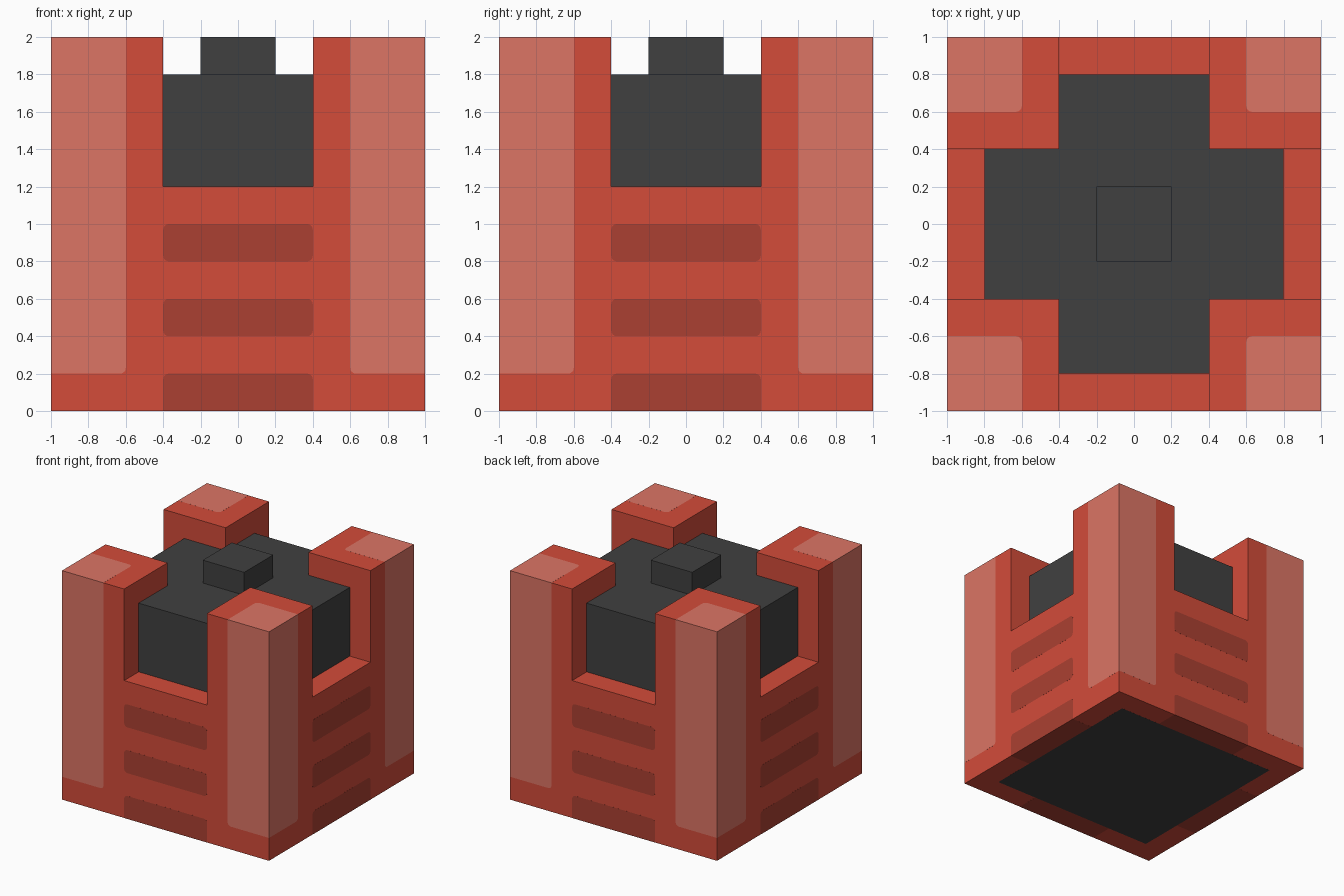
import bpy, bmesh, math
from mathutils import Matrix, Vector

cube = bpy.data.objects.get("Cube")
if cube:
    bpy.data.objects.remove(cube, do_unlink=True)

T = 0.0004      # thickness of painted plates
B = 1 - T       # half width of the body under the plates
R = 0.03        # plate corner radius


def material(name, rgb):
    lin = [((c / 255 + 0.055) / 1.055) ** 2.4 for c in rgb] + [1]
    m = bpy.data.materials.new(name)
    m.use_nodes = True
    m.diffuse_color = lin
    m.node_tree.nodes["Principled BSDF"].inputs["Base Color"].default_value = lin
    return m


RED = material("brick red", (211, 76, 58))
PALE = material("pale red", (220, 117, 101))
DARK = material("dark red", (171, 64, 50))
GREY = material("charcoal", (64, 64, 64))


def finish(name, bm, mat):
    bmesh.ops.recalc_face_normals(bm, faces=bm.faces[:])
    me = bpy.data.meshes.new(name)
    bm.to_mesh(me)
    bm.free()
    me.materials.append(mat)
    ob = bpy.data.objects.new(name, me)
    bpy.context.collection.objects.link(ob)


def box_bm(lo, hi):
    bm = bmesh.new()
    lo, hi = Vector(lo), Vector(hi)
    m = Matrix.Translation((lo + hi) / 2) @ Matrix.Diagonal((*(hi - lo), 1))
    bmesh.ops.create_cube(bm, size=1, matrix=m)
    return bm


def bridge(bm, a, b):
    """Join two matching loops of vertices with quads."""
    for i in range(len(a)):
        j = (i + 1) % len(a)
        bm.faces.new((a[i], a[j], b[j], b[i]))


def plate(name, u, v, rounded, place, mat):
    """Thin plate; rounded holds flags for corners BL, BR, TR, TL.
    place maps (u, v, depth) to a point."""
    corners = [(u[0], v[0], 1, 1), (u[1], v[0], -1, 1),
               (u[1], v[1], -1, -1), (u[0], v[1], 1, -1)]
    pts = []
    for i, (a, b, su, sv) in enumerate(corners):
        if not rounded[i]:
            pts.append((a, b))
            continue
        for s in range(5):
            t = math.pi + i * math.pi / 2 + s * math.pi / 8
            pts.append((a + su * R + R * math.cos(t), b + sv * R + R * math.sin(t)))
    bm = bmesh.new()
    outer = [bm.verts.new(place(a, b, 0)) for a, b in pts]
    inner = [bm.verts.new(place(a, b, T)) for a, b in pts]
    bm.faces.new(outer)
    bm.faces.new(inner[::-1])
    bridge(bm, outer, inner)
    finish(name, bm, mat)


# Body: a block whose four corners rise into towers
bm = box_bm((-B, -B, T), (B, B, 1.2))
for axis in ((1, 0, 0), (0, 1, 0)):
    for d in (-0.4, 0.4):
        bmesh.ops.bisect_plane(bm, geom=bm.verts[:] + bm.edges[:] + bm.faces[:],
                               plane_co=Vector(axis) * d, plane_no=axis)
corner_tops = []
for f in bm.faces:
    c = f.calc_center_median()
    if c.z > 1.19 and abs(c.x) > 0.4 and abs(c.y) > 0.4:
        corner_tops.append(f)
for f in corner_tops:
    low = f.verts[:]
    high = [bm.verts.new((v.co.x, v.co.y, 2 - T)) for v in low]
    bm.faces.remove(f)
    bm.faces.new(high)
    bridge(bm, low, high)
finish("body_with_towers", bm, RED)

# Charcoal core, its knob and the underside panel
finish("core_block", box_bm((-0.8, -0.8, 1.19), (0.8, 0.8, 1.8)), GREY)
finish("core_knob", box_bm((-0.2, -0.2, 1.8), (0.2, 0.2, 2)), GREY)
finish("underside_panel", box_bm((-0.8, -0.8, 0), (0.8, 0.8, T)), GREY)

# Painted plates, repeated on each side
for k, side in enumerate(("front", "left", "back", "right")):
    rot = Matrix.Rotation(k * math.pi / 2, 3, 'Z')

    def wall(u, v, d):
        return rot @ Vector((u, -1 + d, v))

    def roof(u, v, d):
        return rot @ Vector((u, v, 2 - d))

    def under(u, v, d):
        return rot @ Vector((u, v, d))

    # Pale corner strips and tower caps
    plate(side + "_strip_a", (-1, -0.6), (0.2, 2), (0, 1, 0, 0), wall, PALE)
    plate(side + "_strip_b", (0.6, 1), (0.2, 2), (1, 0, 0, 0), wall, PALE)
    plate(side + "_tower_cap", (-1, -0.6), (-1, -0.6), (0, 0, 1, 0), roof, PALE)
    # Dark slots; the lowest wraps under the base
    for i, z in enumerate((0, 0.4, 0.8)):
        low = int(z > 0)
        plate(f"{side}_slot_{i + 1}", (-0.4, 0.4), (z, z + 0.2), (low, low, 1, 1), wall, DARK)
    plate(side + "_slot_underside", (-0.4, 0.4), (-1, -0.8), (0, 0, 0, 0), under, DARK)
